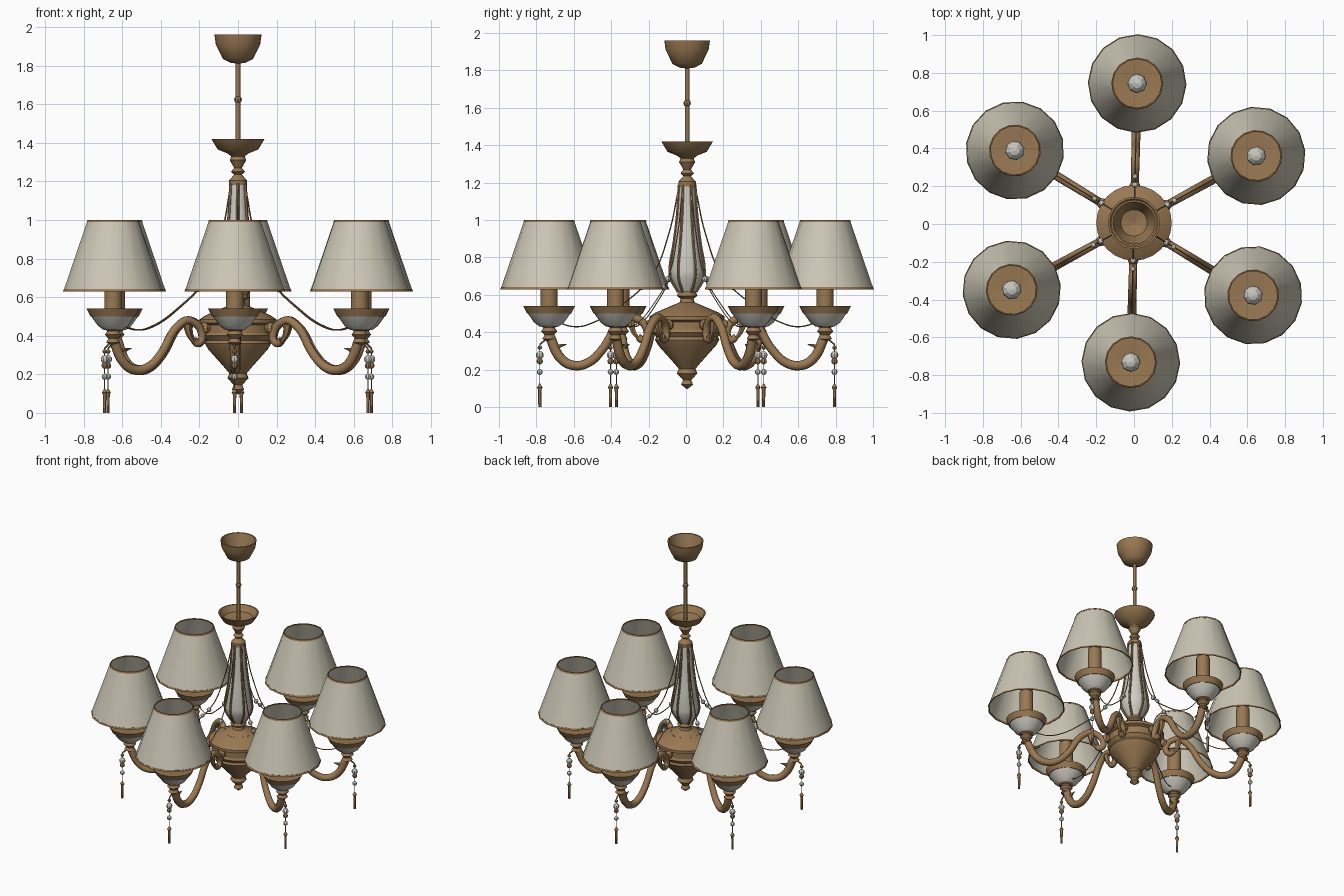
import bpy, math
from mathutils import Matrix

if "Cube" in bpy.data.objects:
    bpy.data.objects.remove(bpy.data.objects["Cube"])


def material(name, red, green, blue):
    colour = (red, green, blue, 1)
    mat = bpy.data.materials.new(name)
    mat.use_nodes = True
    mat.diffuse_color = colour
    mat.node_tree.nodes["Principled BSDF"].inputs["Base Color"].default_value = colour
    return mat


BRASS = material("antique brass", .32, .19, .085)
FABRIC = material("cream fabric", .6, .565, .46)
PORCELAIN = material("white porcelain", .62, .61, .55)
CRYSTAL = material("grey crystal", .58, .58, .54)

CENTRE = Matrix.Translation((0, .006, 0))
BRANCHES = 6
REACH = .738            # column axis to lamp axis
PENDANT = REACH + .05   # column axis to pendant


def activate(ob):
    bpy.ops.object.select_all(action='DESELECT')
    ob.select_set(True)
    bpy.context.view_layer.objects.active = ob


def finish(ob, mat, angle):
    ob.data.materials.clear()
    ob.data.materials.append(mat)
    activate(ob)
    bpy.ops.object.shade_smooth_by_angle(angle=math.radians(angle))
    ob.matrix_world = CENTRE
    return ob


def lathe(name, mat, profile, axis=0, sides=16, angle=40):
    """Spin an (r, z) profile, listed bottom to top, about a vertical axis."""
    verts, faces = [], []
    for r, z in profile:
        for i in range(sides):
            turn = math.tau * i / sides
            verts.append((axis + r * math.cos(turn), r * math.sin(turn), z))
    for low in range(0, len(verts) - sides, sides):
        for i in range(sides):
            j = (i + 1) % sides
            faces.append((low + i, low + j, low + sides + j, low + sides + i))
    mesh = bpy.data.meshes.new(name)
    mesh.from_pydata(verts, [], faces)
    ob = bpy.data.objects.new(name, mesh)
    bpy.context.collection.objects.link(ob)
    return finish(ob, mat, angle)


def tube(name, mat, radius, path, start=1, end=1, detail=1):
    """Sweep a round section along (x, z) points, tapering from start to end."""
    curve = bpy.data.curves.new(name, 'CURVE')
    curve.dimensions = '3D'
    curve.bevel_depth, curve.bevel_resolution = radius, detail
    curve.resolution_u, curve.use_fill_caps = 6, True
    points = curve.splines.new('BEZIER').bezier_points
    points.add(len(path) - 1)
    for i, (x, z) in enumerate(path):
        points[i].co = (x, 0, z)
        points[i].handle_left_type = points[i].handle_right_type = 'AUTO'
        points[i].radius = start + (end - start) * i / (len(path) - 1)
    ob = bpy.data.objects.new(name, curve)
    bpy.context.collection.objects.link(ob)
    activate(ob)
    bpy.ops.object.convert(target='MESH')
    return finish(bpy.context.view_layer.objects.active, mat, 50)


def bead(name, mat, axis, height, radius):
    steps = [math.pi * t / 6 for t in range(7)]
    profile = [(radius * math.sin(t), height - radius * math.cos(t)) for t in steps]
    return lathe(name, mat, profile, axis, sides=8, angle=25)


def repeat(part):
    """Copy a part built along +x to every branch round the column."""
    base = part.name
    for n in range(BRANCHES):
        ob = part
        if n:
            ob = part.copy()
            bpy.context.collection.objects.link(ob)
        ob.name = f"{base}_{n + 1}"
        turn = math.radians(28.7) + math.tau * n / BRANCHES
        ob.matrix_world = CENTRE @ Matrix.Rotation(turn, 4, 'Z')


# Central column, bottom to top
lathe("finial", BRASS, [(0, .095), (.032, .12), (.022, .145), (.055, .18), (.045, .205)])
lathe("body_bowl", BRASS, [(.045, .205), (.07, .235), (.155, .33), (.172, .36), (.165, .375),
                           (.185, .4), (.178, .415)], sides=24)
lathe("body_band", BRASS, [(.178, .415), (.178, .455), (.2, .465), (.2, .485), (.17, .505),
                           (.1, .535)], sides=24)
lathe("body_neck", BRASS, [(.1, .535), (.04, .56), (.035, .58), (.055, .595), (.045, .62)])
vase_profile = [(.045, .615), (.086, .69), (.09, .73), (.068, .88), (.05, 1.03), (.04, 1.19)]
lathe("vase", PORCELAIN, vase_profile, sides=24)
lathe("upper_collar", BRASS, [(0, 1.18), (.047, 1.18), (.047, 1.205), (.02, 1.235), (.036, 1.25),
                              (.02, 1.27), (.043, 1.31), (.035, 1.33)])
lathe("upper_dish", BRASS, [(.035, 1.33), (.055, 1.345), (.105, 1.365), (.138, 1.42),
                            (.128, 1.42), (.1, 1.38), (0, 1.365)], sides=20)
lathe("hanging_rod", BRASS, [(.012, 1.36), (.012, 1.83)], sides=10)
bead("rod_knob", BRASS, 0, 1.625, .02)
lathe("ceiling_canopy", BRASS, [(0, 1.81), (.04, 1.815), (.078, 1.835), (.115, 1.91), (.122, 1.96),
                                (.112, 1.96), (.07, 1.845), (0, 1.83)], sides=20)

# Curved arm with its leaves
repeat(tube("arm", BRASS, .027, [(.262, .375), (.235, .36), (.212, .4), (.285, .478), (.35, .455),
                                 (.46, .3), (.525, .24), (.6, .222), (.67, .255),
                                 (REACH, .385)], start=.7, detail=2))
repeat(tube("arm_leaf", BRASS, .022, [(.715, .3), (.685, .325), (.645, .335)], end=.1))
repeat(tube("scroll_leaf", BRASS, .022, [(.3, .46), (.29, .41), (.262, .365)], end=.4))
repeat(bead("arm_boss", BRASS, .195, .44, .03))

# Lamp cup, candle and bulb
repeat(lathe("cup_stem", BRASS, [(0, .345), (.036, .365), (.024, .385), (.043, .405),
                                 (.03, .425), (.055, .435)], REACH))
repeat(lathe("cup_bowl", PORCELAIN, [(.05, .43), (.08, .452), (.116, .503)], REACH, angle=20))
repeat(lathe("cup_rim", BRASS, [(.1, .5), (.118, .5), (.138, .54), (.126, .54), (0, .525)], REACH))
repeat(lathe("candle_sleeve", BRASS, [(.046, .52), (.046, .75), (0, .75)], REACH))
repeat(bead("bulb", CRYSTAL, REACH, .8, .052))

# Lampshade: a thin open cone with a trim at each end
SHADE_BOTTOM, SHADE_TOP = (.258, .63), (.131, 1.0)


def shade_ring(name, mat, low, high, thickness):
    """Closed wall between two heights on the shade cone, as fractions of it."""
    ends = []
    for t in (low, high):
        ends.append([a + (b - a) * t for a, b in zip(SHADE_BOTTOM, SHADE_TOP)])
    outer = [(r + thickness, z) for r, z in ends]
    inner = [(r - thickness, z) for r, z in reversed(ends)]
    repeat(lathe(name, mat, outer + inner + outer[:1], REACH))


shade_ring("shade", FABRIC, .01, .99, .0015)
shade_ring("shade_lower_trim", BRASS, 0, .03, .003)
shade_ring("shade_upper_trim", BRASS, .97, 1, .003)

# Brass ribs on the vase, and swag wires with beads
repeat(tube("vase_rib", BRASS, .008, [(r + .003, z) for r, z in vase_profile]))
repeat(tube("swag_wire", BRASS, .0035, [(.045, 1.17), (.1, .92), (.19, .7), (.36, .54),
                                        (.52, .445), (.6, .43), (.7, .455)], detail=0))
repeat(bead("swag_bead_high", CRYSTAL, .2, .685, .016))
repeat(bead("swag_bead_low", CRYSTAL, .245, .64, .014))

# Hanging pendant
repeat(tube("pendant_hook", BRASS, .005, [(REACH + .02, .36), (PENDANT, .335)]))
repeat(tube("pendant_wire", BRASS, .0025, [(PENDANT, .34), (PENDANT, .1)], detail=0))
repeat(bead("pendant_ring", BRASS, PENDANT, .318, .012))
repeat(bead("pendant_large_crystal", CRYSTAL, PENDANT, .278, .021))
repeat(bead("pendant_brass_bead", BRASS, PENDANT, .245, .017))
repeat(bead("pendant_small_crystal", CRYSTAL, PENDANT, .188, .016))
repeat(lathe("pendant_drop", BRASS, [(0, 0), (.008, 0), (.009, .095), (.015, .105), (0, .13)],
             PENDANT, sides=8))
